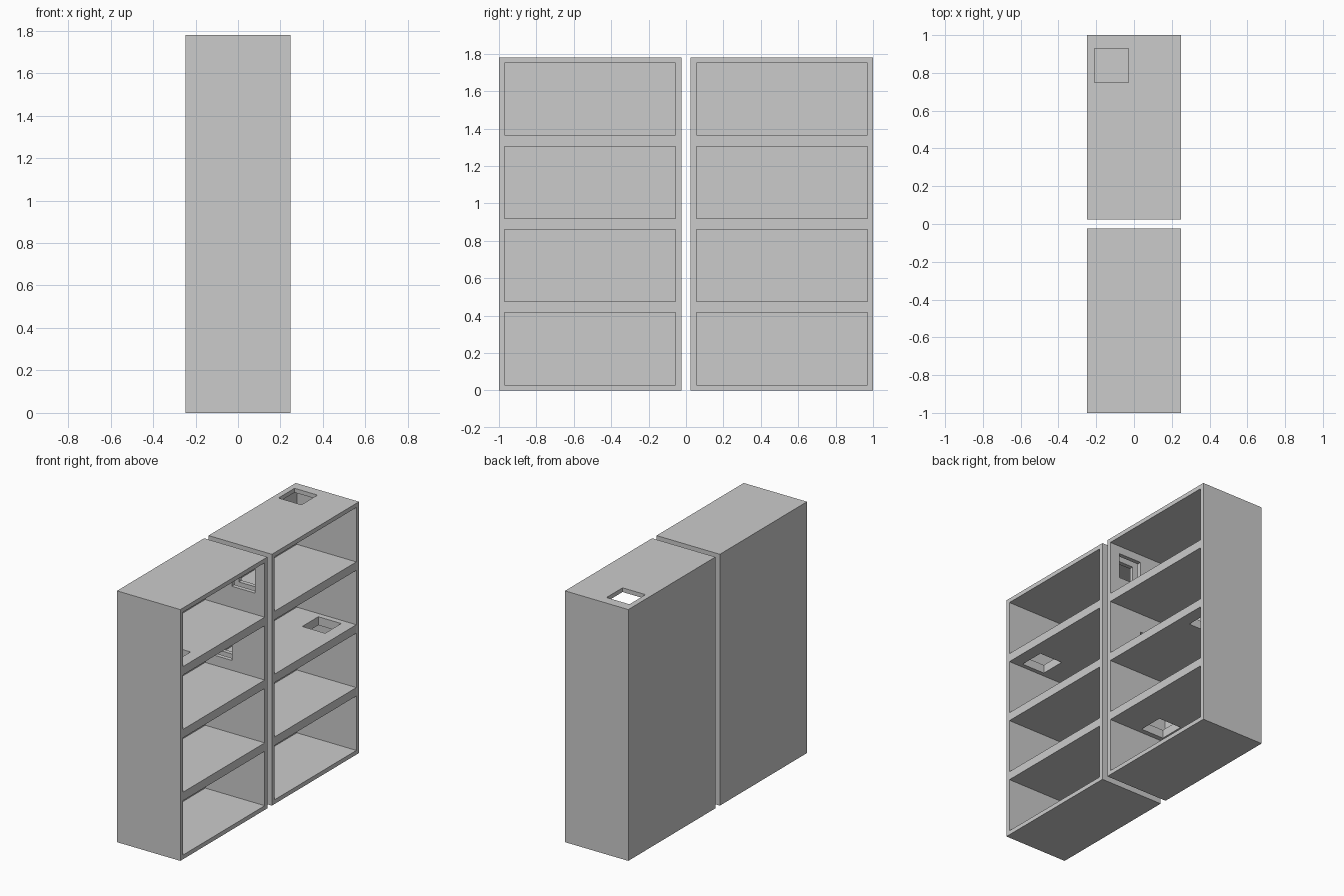
import bpy

if "Cube" in bpy.data.objects:
    bpy.data.objects.remove(bpy.data.objects["Cube"])

T = 0.03            # panel thickness
D = 0.248           # half depth
H = 1.78            # height
M = H / 4           # height of one stacked compartment
GAP = 0.025         # half gap between the two bookcases
S = 0.09            # half size of the square openings


def box(name, x0, x1, y0, y1, z0, z1):
    bpy.ops.mesh.primitive_cube_add(size=1, location=((x0 + x1) / 2, (y0 + y1) / 2, (z0 + z1) / 2))
    ob = bpy.context.object
    ob.name = name
    ob.scale = (x1 - x0, y1 - y0, z1 - z0)
    bpy.ops.object.transform_apply(location=True, rotation=False, scale=True)
    return ob


def cut(target, bounds):
    cutter = box("cutter", *bounds)
    cutter.hide_render = True
    mod = target.modifiers.new("cut", 'BOOLEAN')
    mod.operation = 'DIFFERENCE'
    mod.solver = 'EXACT'
    mod.object = cutter
    bpy.context.view_layer.objects.active = target
    bpy.ops.object.modifier_apply(modifier=mod.name)
    bpy.data.objects.remove(cutter, do_unlink=True)


def shelf_hole(x, y, z):
    return (x - S, x + S, y - S, y + S, z - 0.05, z + 0.05)


def wall_hole(x, z):
    return (x - S, x + S, -0.1, 0.1, z - S, z + S)


# openings through the adjoining side walls, shared by both bookcases
walls = [wall_hole(0.08, 1.605), wall_hole(-0.1, 1.08)]

# openings through the top and shelves of each bookcase
left_holes = [shelf_hole(0.07, -0.85, 3 * M)]
right_holes = [shelf_hole(-0.118, 0.84, H),
               shelf_hole(0.068, 0.84, 2 * M),
               shelf_hole(-0.08, 0.18, M)]

for name, y0, y1, holes in (("left_bookcase", -1, -GAP, left_holes),
                            ("right_bookcase", GAP, 1, right_holes)):
    # solid carcass
    case = box(name, -D, D, y0, y1, 0, H)
    # four compartments open on the +x side
    for i in range(4):
        cut(case, (-D + T, D + 0.1, y0 + T, y1 - T, i * M + T, (i + 1) * M - T))
    # square pass-through openings
    for b in holes + walls:
        cut(case, b)
